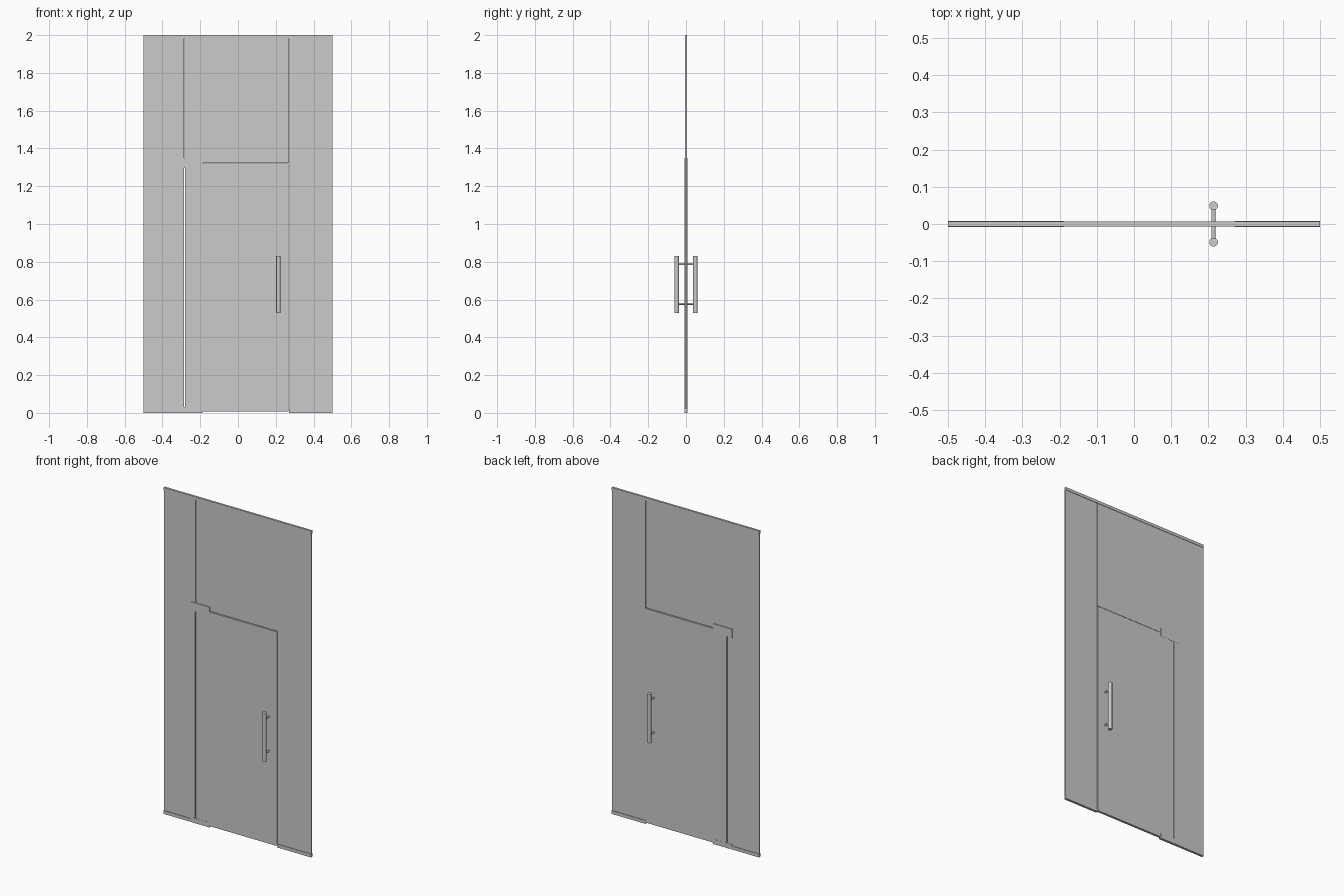
import bpy, math

if "Cube" in bpy.data.objects:
    bpy.data.objects.remove(bpy.data.objects["Cube"])


def box(name, x0, x1, z0, z1, half):
    """Upright slab centred on y = 0, 'half' is half its thickness."""
    bpy.ops.mesh.primitive_cube_add(size=1, location=((x0 + x1) / 2, 0, (z0 + z1) / 2))
    ob = bpy.context.object
    ob.name = name
    ob.scale = (x1 - x0, 2 * half, z1 - z0)
    bpy.ops.object.transform_apply(location=False, rotation=False, scale=True)
    return ob


def rod(name, loc, radius, length, rot=(0, 0, 0)):
    bpy.ops.mesh.primitive_cylinder_add(vertices=32, radius=radius, depth=length,
                                        location=loc, rotation=rot)
    ob = bpy.context.object
    ob.name = name
    bpy.ops.object.shade_smooth_by_angle()
    return ob


L, R = -0.283, 0.270        # door opening
TOP = 1.32                  # door head
GLASS, LEAF, METAL = 0.004, 0.0072, 0.008
GAP = 0.002

# Fixed glass: side panels and the panel over the door
box("left_glass_panel", -0.5, L - GAP, 0.005, 1.995, GLASS)
box("right_glass_panel", R + GAP, 0.5, 0.005, 1.995, GLASS)
box("transom_glass_panel", L, R, TOP + 0.004, 1.995, GLASS)

# Door leaf and the hinge-side jamb strip
box("door_leaf", L + GAP, R - GAP, 0.008, TOP, LEAF)
box("hinge_jamb", -0.316, L - GAP, 0.008, TOP, LEAF)

# Head and floor rails
box("head_rail", -0.5, 0.5, 1.982, 2.0, 0.0065)
box("left_floor_rail", -0.5, -0.316, 0, 0.02, 0.0075)
box("right_floor_rail", R, 0.5, 0, 0.02, 0.0075)

# Pivot clamps at the top and bottom of the hinge side
box("upper_pivot_clamp", -0.318, -0.188, 1.297, 1.35, METAL)
box("lower_pivot_clamp", -0.318, -0.188, 0, 0.03, METAL)

# Pull handles on both faces with shared through bars
HX, HY = 0.214, 0.049
for side, label in ((-1, "front"), (1, "back")):
    rod(label + "_handle_bar", (HX, side * HY, 0.68), 0.0115, 0.30)
for z, label in ((0.577, "lower"), (0.788, "upper")):
    rod(label + "_handle_standoff", (HX, 0, z), 0.0055, 2 * HY, (math.pi / 2, 0, 0))
